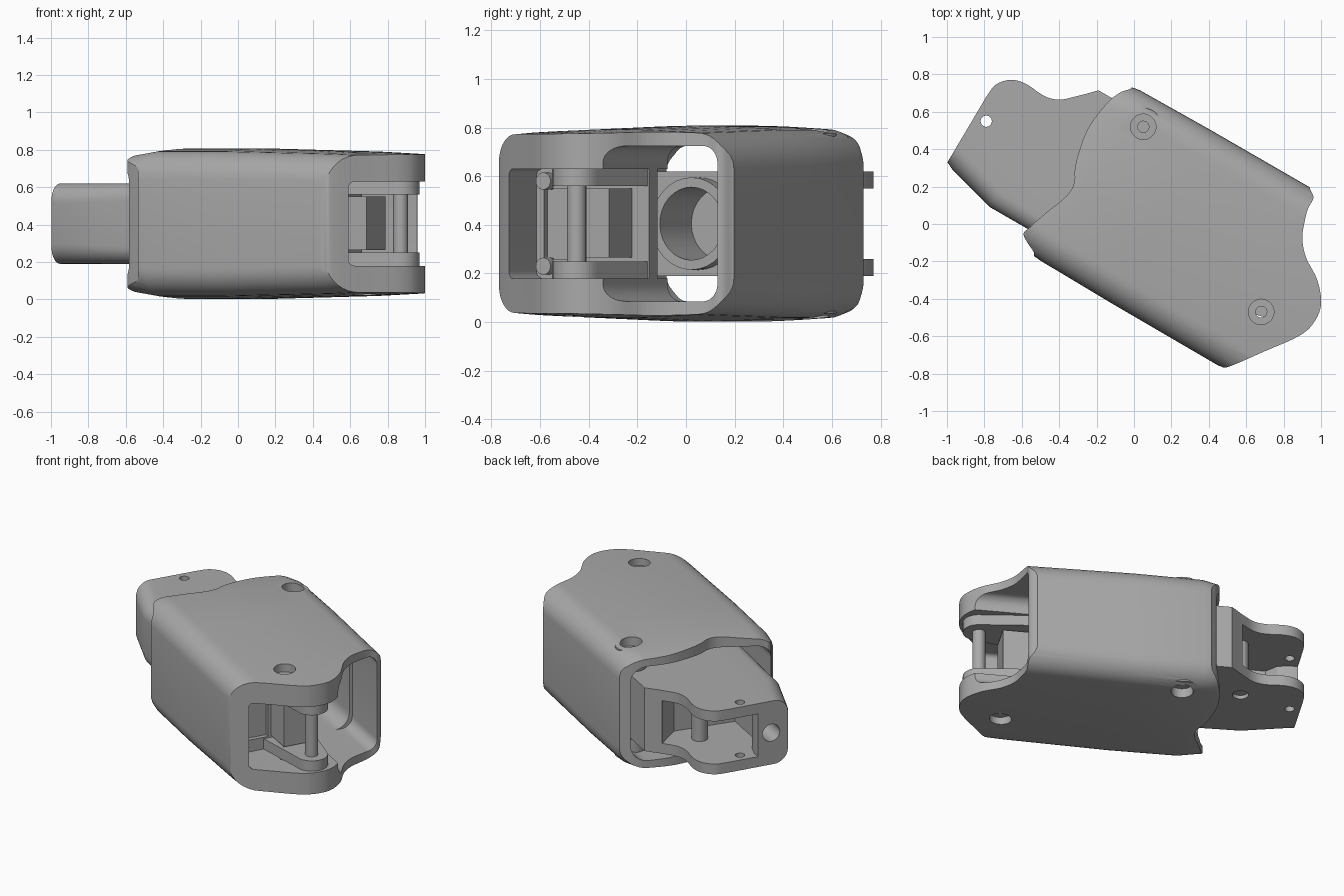
import bpy, bmesh, math
from mathutils import Matrix, Vector

if "Cube" in bpy.data.objects:
    bpy.data.objects.remove(bpy.data.objects["Cube"])

# Everything is built with x along the finger, then turned into place
TURN = Matrix.Rotation(math.radians(-30), 4, 'Z')
MID = 0.405

grey = bpy.data.materials.new("plain grey")
grey.use_nodes = True
grey.diffuse_color = (0.4, 0.4, 0.4, 1)
grey.node_tree.nodes["Principled BSDF"].inputs["Base Color"].default_value = (0.4, 0.4, 0.4, 1)


def make(name, bm):
    bmesh.ops.recalc_face_normals(bm, faces=bm.faces)
    mesh = bpy.data.meshes.new(name)
    bm.to_mesh(mesh)
    bm.free()
    obj = bpy.data.objects.new(name, mesh)
    bpy.context.collection.objects.link(obj)
    return obj


def smooth_path(pts, steps=5):
    """Open Catmull-Rom curve through the points."""
    p = [Vector(q) for q in pts]
    p = [2 * p[0] - p[1]] + p + [2 * p[-1] - p[-2]]
    out = []
    for a, b, c, d in zip(p, p[1:], p[2:], p[3:]):
        for i in range(steps):
            t = i / steps
            out.append(0.5 * (2 * b + (c - a) * t + (2 * a - 5 * b + 4 * c - d) * t * t
                              + (3 * b - a - 3 * c + d) * t ** 3))
    return out + [p[-2]]


def prism(name, outline, z0, z1):
    bm = bmesh.new()
    face = bm.faces.new([bm.verts.new((p[0], p[1], z0)) for p in outline])
    top = bmesh.ops.extrude_face_region(bm, geom=[face])["geom"]
    bmesh.ops.translate(bm, verts=[v for v in top if isinstance(v, bmesh.types.BMVert)],
                        vec=(0, 0, z1 - z0))
    return make(name, bm)


def box(name, x0, x1, y0, y1, z0, z1):
    return prism(name, [(x0, y0), (x1, y0), (x1, y1), (x0, y1)], z0, z1)


def cylinder(name, x, y, z, radius, depth, along_x=False):
    bm = bmesh.new()
    m = Matrix.Translation((x, y, z))
    if along_x:
        m = m @ Matrix.Rotation(math.pi / 2, 4, 'Y')
    bmesh.ops.create_cone(bm, cap_ends=True, segments=32, radius1=radius, radius2=radius,
                          depth=depth, matrix=m)
    return make(name, bm)


def loft(name, sections):
    """Rounded-rectangle sections (x, y0, y1, half height, corner radius, crown)."""
    bm = bmesh.new()
    rings = []
    for x, y0, y1, h, r, crown in sections:
        ring = []
        for k, (cy, cz) in enumerate([(y1 - r, h - r), (y0 + r, h - r),
                                      (y0 + r, r - h), (y1 - r, r - h)]):
            for i in range(9):
                a = math.pi / 2 * (k + i / 8)
                ring.append((cy + r * math.cos(a), cz + r * math.sin(a)))
            if k in (0, 2):      # gently crowned top and bottom
                s = 1 if k == 0 else -1
                for i in range(1, 8):
                    t = i / 8 if k == 0 else 1 - i / 8
                    y = (y1 - r) * (1 - t) + (y0 + r) * t
                    ring.append((y, s * (h + crown * math.sin(math.pi * t))))
        rings.append([bm.verts.new((x, y, MID + z)) for y, z in ring])
    for a, b in zip(rings, rings[1:]):
        for i in range(len(a)):
            j = (i + 1) % len(a)
            bm.faces.new((a[i], a[j], b[j], b[i]))
    bm.faces.new(rings[0])
    bm.faces.new(rings[-1])
    return make(name, bm)


def combine(obj, operation, *tools):
    for tool in tools:
        mod = obj.modifiers.new("cut", 'BOOLEAN')
        mod.operation, mod.object, mod.solver = operation, tool, 'EXACT'
        bpy.context.view_layer.update()
        graph = bpy.context.evaluated_depsgraph_get()
        mesh = bpy.data.meshes.new_from_object(obj.evaluated_get(graph))
        obj.modifiers.clear()
        obj.data = mesh
        bpy.data.objects.remove(tool)


# Outer shell: crowned loft trimmed to the wavy outline
front = smooth_path([(0.778, -0.428), (0.82, -0.408), (0.946, -0.239), (1.062, -0.08),
                     (1.096, 0.021), (1.081, 0.128), (0.999, 0.23), (0.887, 0.304),
                     (0.819, 0.381), (0.788, 0.455), (0.765, 0.534), (0.761, 0.6), (0.719, 0.635)])
rear = smooth_path([(-0.38, 0.613), (-0.419, 0.566), (-0.45, 0.479), (-0.468, 0.33),
                    (-0.451, 0.201), (-0.423, 0.102), (-0.387, 0.03), (-0.387, -0.05),
                    (-0.437, -0.183), (-0.475, -0.297), (-0.481, -0.347), (-0.385, -0.4)])
outline = [(0.7, -0.45), *front, (0.7, 0.66), (-0.36, 0.66), *rear, (-0.36, -0.45)]
shell = loft("outer_shell", [(-0.6, -0.4, 0.6, 0.35, 0.15, 0.012),
                             (-0.45, -0.41, 0.615, 0.37, 0.15, 0.015),
                             (-0.33, -0.42, 0.635, 0.388, 0.15, 0.015),
                             (0.1, -0.427, 0.64, 0.388, 0.15, 0.015),
                             (0.75, -0.43, 0.64, 0.375, 0.15, 0.012),
                             (1.2, -0.43, 0.64, 0.355, 0.15, 0.01)])
combine(shell, 'INTERSECT', prism("trim", outline, -0.2, 1))
combine(shell, 'DIFFERENCE',
        loft("main_bay", [(-0.7, -0.36, 0.57, 0.32, 0.1, 0), (0.5, -0.36, 0.57, 0.32, 0.1, 0)]),
        loft("side_bay", [(0.4, 0.2, 0.59, 0.32, 0.07, 0), (1.3, 0.2, 0.59, 0.32, 0.07, 0)]),
        loft("front_slot", [(0.4, -0.335, 0.5, 0.225, 0.03, 0), (1.3, -0.335, 0.5, 0.225, 0.03, 0)]))

# Screw bosses and countersunk screw holes, top and bottom
parts = [shell]
for side in (-1, 1):
    combine(shell, 'UNION', cylinder("boss", -0.217, 0.475, MID + side * 0.3, 0.1, 0.14))
    for x, y in ((-0.217, 0.475), (0.824, -0.067)):
        combine(shell, 'DIFFERENCE',
                cylinder("countersink", x, y, MID + side * 0.41, 0.068, 0.16),
                cylinder("screw_hole", x, y, MID + side * 0.3, 0.03, 0.3))

# Rear fork: rounded spine with two plates, tail seated inside the shell
edge = smooth_path([(-1.024, 0.194), (-1.013, 0.275), (-0.957, 0.337), (-0.877, 0.36),
                    (-0.758, 0.353), (-0.679, 0.376), (-0.602, 0.443), (-0.522, 0.524)])
fork = loft("rear_fork", [(-1.035, -0.21, 0.8, 0.215, 0.09, 0), (-0.99, -0.232, 0.8, 0.215, 0.11, 0),
                          (-0.712, -0.307, 0.8, 0.215, 0.1, 0), (0.02, -0.307, 0.8, 0.215, 0.06, 0)])
combine(fork, 'INTERSECT', prism("trim", [(-1.031, -0.4), *edge, (0, 0.524), (0, -0.4)], 0, 1))
gap = [(-1.2, -0.01), (-0.97, -0.01), (-0.9, -0.03), (-0.84, -0.1), (-0.5, -0.1), (-0.47, 0.3),
       (-0.6, 0.44), (-0.62, 0.7), (-1.2, 0.7)]
combine(fork, 'DIFFERENCE',
        prism("gap", gap, 0.26, 0.55),
        cylinder("end_hole", -1.0, -0.1, MID, 0.058, 0.3, True),
        cylinder("pivot_hole", -0.959, 0.081, MID, 0.03, 1),
        cylinder("pin_recess", -0.63, 0.2, 0.19, 0.05, 0.05),
        cylinder("cup", 0, 0.06, MID, 0.15, 0.4, True))
parts += [fork, cylinder("fork_pin", -0.63, 0.2, MID, 0.05, 0.31)]

# Raised ring around the cup in the tail
ring = cylinder("cup_ring", 0.02, 0.06, MID, 0.19, 0.08, True)
combine(ring, 'DIFFERENCE', cylinder("bore", 0.02, 0.06, MID, 0.15, 0.3, True))
parts.append(ring)

# Front hinge: back plate, knuckle block, two lugs and the pin
plate = box("hinge_back_plate", 0.58, 0.65, -0.35, 0.2, 0.17, 0.64)
combine(plate, 'DIFFERENCE', box("window", 0.62, 0.8, -0.3, -0.1, 0.26, 0.55))
parts += [plate, box("knuckle_block", 0.6, 0.84, -0.08, 0.12, 0.265, 0.55),
          cylinder("front_pin", 0.978, 0.045, MID, 0.04, 0.46)]
arc = [(0.978 + 0.1 * math.cos(a), 0.045 + 0.1 * math.sin(a))
       for a in (math.pi * (i / 12 - 0.5) for i in range(13))]
for name, z in (("lower_lug", 0.175), ("upper_lug", 0.56)):
    parts.append(prism(name, [(0.6, -0.14), *arc, (0.6, 0.2)], z, z + 0.075))
for name, z in (("lower_screw", 0.23), ("upper_screw", 0.58)):
    parts.append(cylinder(name, 0.66, -0.28, z, 0.035, 0.06, True))

# Turn into place, colour and shade
for obj in parts:
    obj.data.transform(TURN)
    obj.data.materials.clear()
    obj.data.materials.append(grey)
    bpy.ops.object.select_all(action='DESELECT')
    obj.select_set(True)
    bpy.context.view_layer.objects.active = obj
    bpy.ops.object.shade_smooth_by_angle(angle=math.radians(30))
